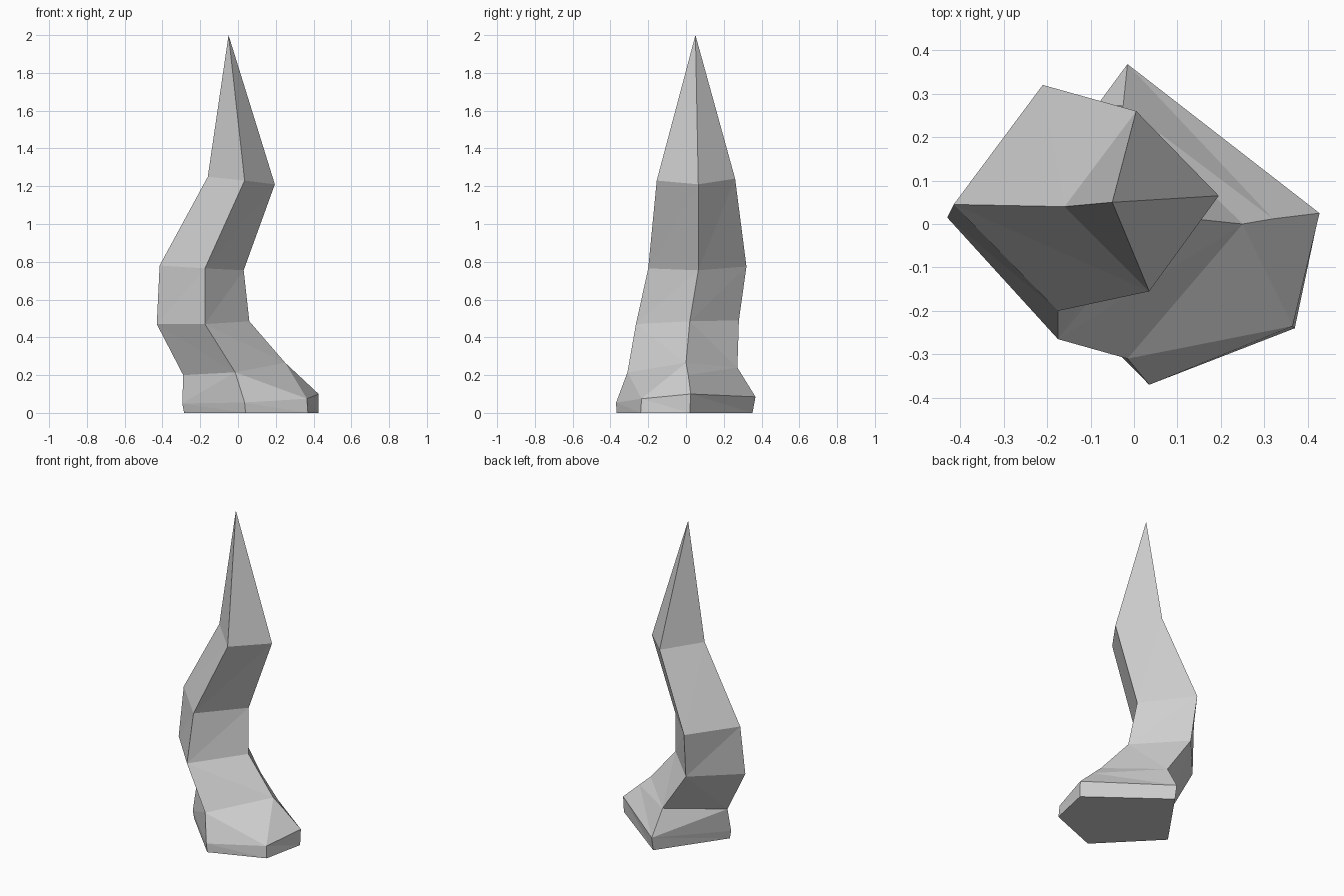
import bpy
import bmesh

cube = bpy.data.objects.get("Cube")
if cube:
    bpy.data.objects.remove(cube, do_unlink=True)

stone = bpy.data.materials.new("pale grey")
stone.use_nodes = True
colour = (0.62, 0.62, 0.62, 1)
stone.diffuse_color = colour
bsdf = next(n for n in stone.node_tree.nodes if n.type == 'BSDF_PRINCIPLED')
bsdf.inputs["Base Color"].default_value = colour

bm = bmesh.new()


def ring(*points):
    return [bm.verts.new(p) for p in points]


def bridge(upper, lower, falling):
    """Join two rings with triangles; falling picks the diagonal direction."""
    n = len(upper)
    for i in range(n):
        j = (i + 1) % n
        if falling:
            tris = (upper[i], lower[i], lower[j]), (upper[i], lower[j], upper[j])
        else:
            tris = (upper[i], lower[i], upper[j]), (lower[i], lower[j], upper[j])
        for t in tris:
            bm.faces.new(t)


# Four-sided cross-sections of the twisted horn: front, right, back, left
tip = bm.verts.new((-.05, .05, 2))
neck = ring((.035, -.155, 1.23), (.195, .065, 1.21), (.005, .26, 1.24), (-.16, .04, 1.25))
waist = ring((-.175, -.2, .765), (.03, .065, .755), (-.21, .32, .775), (-.415, .045, .78))
belly = ring((-.175, -.265, .47), (.06, .02, .485), (-.195, .28, .49), (-.43, .015, .47))
ankle = ring((-.015, -.31, .215), (.25, 0, .265), (-.025, .272, .24), (-.29, -.005, .2))

for i in range(4):
    bm.faces.new((tip, neck[i], neck[(i + 1) % 4]))
bridge(neck, waist, False)
bridge(waist, belly, False)
bridge(belly, ankle, True)

# Five-sided foot, with an extra corner on its outer side
rim = ring((.035, -.37, .055), (.365, -.235, .075), (.427, .025, .1),
           (-.015, .368, .085), (-.295, -.035, .05))
sole = ring((.04, -.368, 0), (.37, -.24, 0), (.425, .02, 0),
            (-.015, .352, 0), (-.285, -.035, 0))
ridge = bm.verts.new((.32, .012, .2))
front, right, back, left = ankle
f, fr, r, b, l = rim
for t in ((front, f, fr), (front, fr, right), (right, fr, ridge), (ridge, fr, r),
          (ridge, r, b), (ridge, b, back), (right, ridge, back),
          (back, b, left), (b, l, left), (left, l, front), (l, f, front)):
    bm.faces.new(t)
bridge(rim, sole, True)
bm.faces.new(list(reversed(sole)))

bmesh.ops.recalc_face_normals(bm, faces=bm.faces[:])
mesh = bpy.data.meshes.new("twisted_horn")
bm.to_mesh(mesh)
bm.free()
mesh.materials.append(stone)
horn = bpy.data.objects.new("twisted_horn", mesh)
bpy.context.collection.objects.link(horn)
